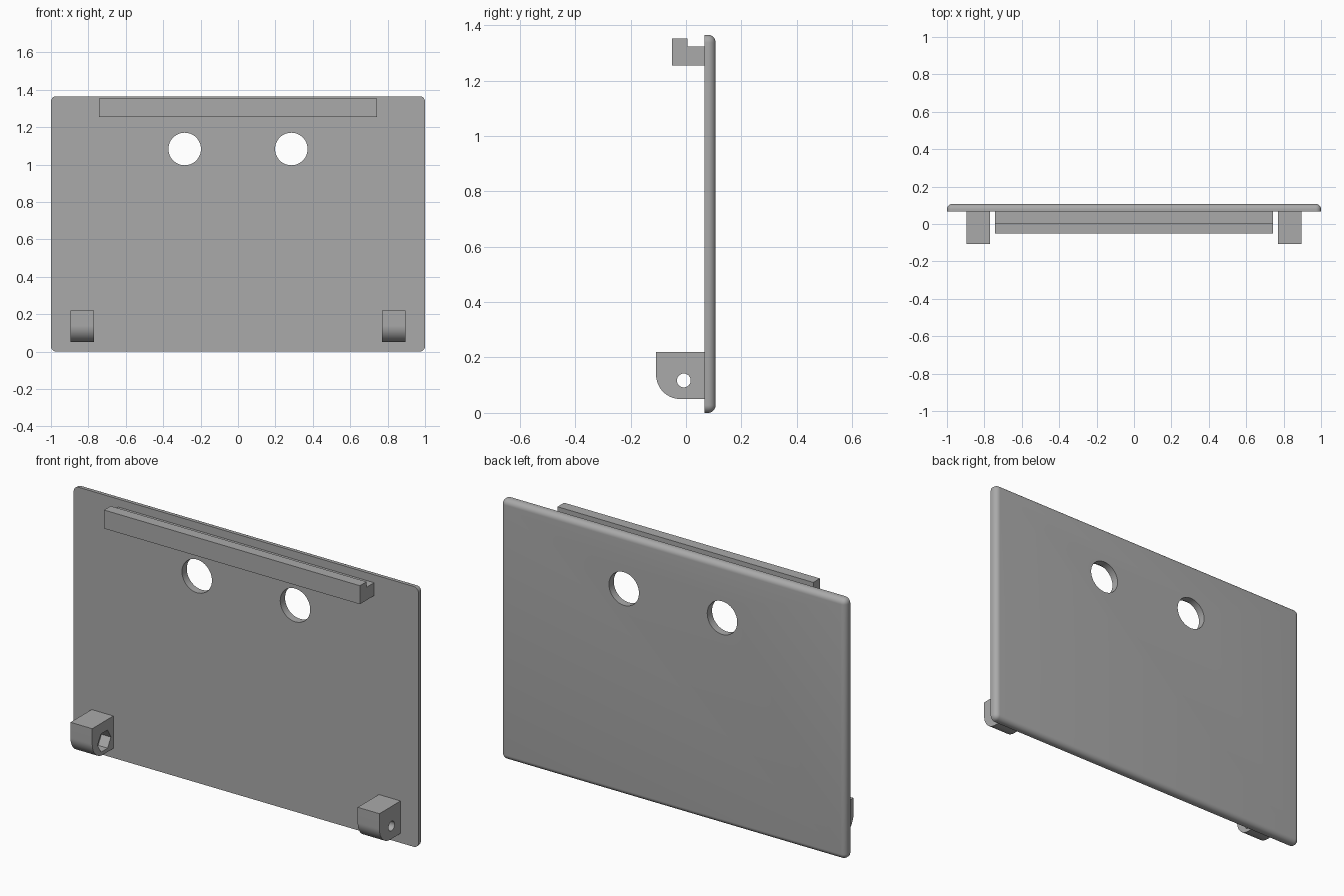
import bpy, bmesh, math
from mathutils import Matrix, Vector

cube = bpy.data.objects.get("Cube")
if cube:
    bpy.data.objects.remove(cube, do_unlink=True)

# Single flat colour
grey = bpy.data.materials.new("plain_grey")
grey.use_nodes = True
colour = (0.4, 0.4, 0.4, 1)
grey.diffuse_color = colour
grey.node_tree.nodes["Principled BSDF"].inputs["Base Color"].default_value = colour


def make_object(name, bm):
    bmesh.ops.recalc_face_normals(bm, faces=bm.faces)
    mesh = bpy.data.meshes.new(name)
    bm.to_mesh(mesh)
    bm.free()
    mesh.materials.append(grey)
    obj = bpy.data.objects.new(name, mesh)
    bpy.context.collection.objects.link(obj)
    return obj


def extrude_profile(name, points, x0, x1):
    """Sweep a (y, z) outline along x."""
    bm = bmesh.new()
    face = bm.faces.new([bm.verts.new((x0, y, z)) for y, z in points])
    new = bmesh.ops.extrude_face_region(bm, geom=[face])["geom"]
    verts = [v for v in new if isinstance(v, bmesh.types.BMVert)]
    bmesh.ops.translate(bm, verts=verts, vec=(x1 - x0, 0, 0))
    return make_object(name, bm)


def cylinder(name, centre, axis, radius, depth, sides):
    bm = bmesh.new()
    bmesh.ops.create_cone(bm, cap_ends=True, segments=sides, radius1=radius,
                          radius2=radius, depth=depth)
    turn = Matrix.Rotation(math.pi / 2, 4, axis)
    bmesh.ops.transform(bm, matrix=Matrix.Translation(centre) @ turn, verts=bm.verts)
    return make_object(name, bm)


def cut(obj, cutter):
    mod = obj.modifiers.new("cut", "BOOLEAN")
    mod.operation, mod.solver, mod.object = "DIFFERENCE", "EXACT", cutter
    bpy.context.view_layer.objects.active = obj
    bpy.ops.object.modifier_apply(modifier=mod.name)
    bpy.data.objects.remove(cutter, do_unlink=True)


def smooth(obj):
    bpy.ops.object.select_all(action="DESELECT")
    obj.select_set(True)
    bpy.context.view_layer.objects.active = obj
    bpy.ops.object.shade_smooth_by_angle(angle=math.radians(30))


# Panel: rounded corners and rounded back rim, sharp front rim
FRONT, BACK, HEIGHT = 0.067, 0.107, 1.365
bm = bmesh.new()
bmesh.ops.create_cube(bm, size=1)
bmesh.ops.scale(bm, vec=(2, BACK - FRONT, HEIGHT), verts=bm.verts)
bmesh.ops.translate(bm, vec=(0, (FRONT + BACK) / 2, HEIGHT / 2), verts=bm.verts)
middle = (FRONT + BACK) / 2
rounded = [e for e in bm.edges if max(v.co.y for v in e.verts) > middle]
bmesh.ops.bevel(bm, geom=rounded, offset=0.028, segments=8, profile=0.5,
                affect="EDGES", clamp_overlap=True)
panel = make_object("panel", bm)
for side in (-1, 1):
    cut(panel, cylinder("cutter", Vector((side * 0.285, middle, 1.083)), "X",
                        0.087, 0.3, 64))
smooth(panel)

# Top rail with a raised front lip
extrude_profile("top_rail", [(-0.05, 1.255), (FRONT, 1.255), (FRONT, 1.323),
                             (0.005, 1.323), (0.005, 1.352), (-0.05, 1.352)],
                -0.742, 0.742)

# Hinge brackets: rounded lower front, bolt hole, nut pocket on the inner face
radius, front, low, top = 0.088, -0.108, 0.05, 0.22
outline = [(FRONT, low), (FRONT, top), (front, top)]
for i in range(17):
    a = math.pi + i / 16 * math.pi / 2
    outline.append((front + radius * (1 + math.cos(a)), low + radius * (1 + math.sin(a))))
INNER, OUTER = 0.77, 0.896
for side, name in ((-1, "right_bracket"), (1, "left_bracket")):
    bracket = extrude_profile(name, outline, side * INNER, side * OUTER)
    hole = Vector((side * (INNER + OUTER) / 2, -0.008, 0.117))
    cut(bracket, cylinder("cutter", hole, "Y", 0.025, 0.3, 32))
    pocket = Vector((side * INNER, hole.y, hole.z))
    hexagon = cylinder("cutter", pocket, "Y", 0.055, 0.11, 6)
    cut(bracket, hexagon)
    smooth(bracket)
